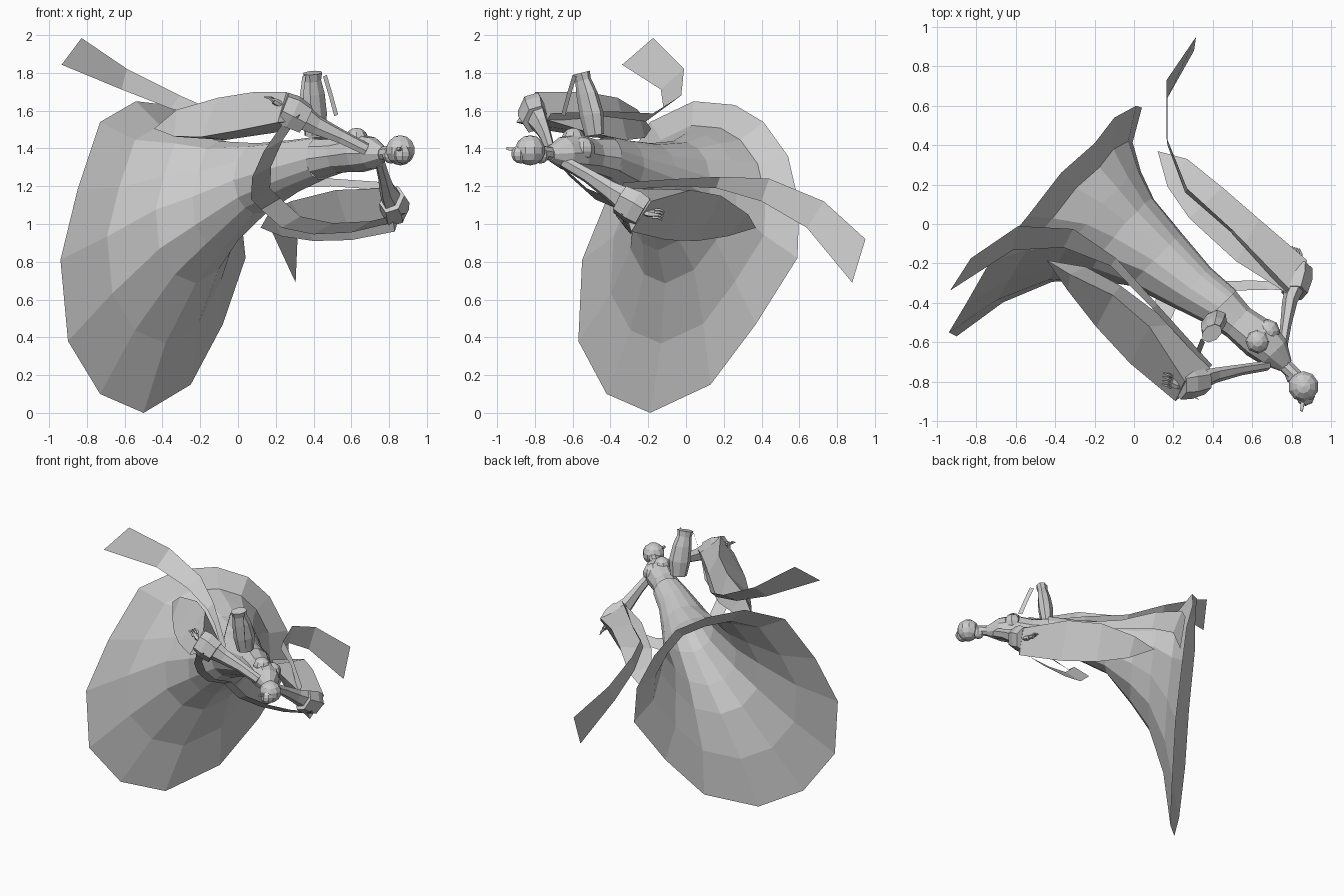
import bpy, bmesh, math
from mathutils import Vector as V

if "Cube" in bpy.data.objects:
    bpy.data.objects.remove(bpy.data.objects["Cube"])

mat = bpy.data.materials.new("pale grey")
mat.use_nodes = True
GREY = (0.6, 0.6, 0.6, 1)
mat.diffuse_color = GREY
mat.node_tree.nodes["Principled BSDF"].inputs["Base Color"].default_value = GREY

# Body frame: side points to the left hand, ahead to the head, up to the chest
side = V((0.594, 0.584, -0.553)).normalized()
ahead = V((0.707, -0.707, 0.013)).normalized()
up = ahead.cross(side)
if up.z < 0:
    up.negate()
PLANE = -0.729


def mirror(p):
    p = V(p)
    return p - 2 * (p.dot(side) - PLANE) * side


def centred(p):
    p = V(p)
    return p - (p.dot(side) - PLANE) * side


def finish(name, bm):
    bmesh.ops.recalc_face_normals(bm, faces=bm.faces)
    mesh = bpy.data.meshes.new(name)
    bm.to_mesh(mesh)
    bm.free()
    ob = bpy.data.objects.new(name, mesh)
    mesh.materials.append(mat)
    bpy.context.collection.objects.link(ob)
    return ob


def loft(name, rings, closed=True, caps=True):
    """Skin a list of equal point rows."""
    bm = bmesh.new()
    rows = [[bm.verts.new(p) for p in r] for r in rings]
    n = len(rows[0])
    for a, b in zip(rows, rows[1:]):
        for i in range(n if closed else n - 1):
            j = (i + 1) % n
            bm.faces.new((a[i], a[j], b[j], b[i]))
    if closed and caps:
        bm.faces.new(rows[0])
        bm.faces.new(rows[-1])
    bmesh.ops.remove_doubles(bm, verts=bm.verts, dist=0.0005)
    return finish(name, bm)


def tube(name, path, radii, n=8, flat=1.0):
    pts = [V(p) for p in path]
    rings = []
    for k, (c, r) in enumerate(zip(pts, radii)):
        d = (pts[min(k + 1, len(pts) - 1)] - pts[max(k - 1, 0)]).normalized()
        ref = side if abs(d.dot(side)) < 0.8 else up
        a = (ref - ref.dot(d) * d).normalized()
        b = d.cross(a)
        rings.append([c + r * (math.cos(t) * a + flat * math.sin(t) * b)
                      for t in (math.tau * i / n for i in range(n))])
    return loft(name, rings)


def ball(name, c, r, seg=10):
    bm = bmesh.new()
    bmesh.ops.create_uvsphere(bm, u_segments=seg, v_segments=7, radius=r)
    bmesh.ops.translate(bm, verts=bm.verts, vec=V(c))
    return finish(name, bm)


def both(part, maker, *paths):
    """Build a left part and its mirrored right twin."""
    for label, f in (("left_", V), ("right_", mirror)):
        maker(label + part, *[[f(p) for p in path] for path in paths])


# Trumpet skirt: hem points shrink quickly, then taper to the waist
hem = [V(p) for p in (
    (-.5, -.19, 0), (-.73, -.42, .1), (-.9, -.57, .38), (-.94, -.55, .81),
    (-.85, -.4, 1.18), (-.73, -.19, 1.54), (-.54, .04, 1.65), (-.37, .26, 1.63),
    (-.2, .41, 1.54), (-.1, .54, 1.36), (.01, .6, 1.1), (.04, .59, .82),
    (-.08, .37, .47), (-.25, .13, .15))]
mid = V((-.45, .02, .84))
rings = [hem]
for c, r in (((-.35, .015, .955), .56), ((-.2, -.01, 1.09), .385),
             ((-.07, -.075, 1.155), .28), ((.11, -.18, 1.24), .188),
             ((.29, -.32, 1.305), .14), ((.44, -.42, 1.35), .115)):
    row = []
    for p in hem:
        d = p - mid
        if r < .25:
            d = (d - d.dot(ahead) * ahead).normalized() * .8
        row.append(V(c) + d * (r / .8))
    rings.append(row)
loft("skirt", rings, caps=False)

# Torso, neck and head
tube("torso", [(.43, -.41, 1.345), (.53, -.5, 1.36), (.64, -.585, 1.375),
               (.71, -.65, 1.375), (.77, -.72, 1.37)],
     [.115, .095, .108, .09, .04], n=10, flat=.95)
tube("neck", [(.75, -.7, 1.37), (.84, -.79, 1.385)], [.037, .035])
ball("head", (.86, -.825, 1.39), .08)
ball("hair_front", (.87, -.875, 1.37), .05, 8)
ball("nape_hair", (.81, -.77, 1.365), .045, 8)
tube("hair_pin", [(.86, -.88, 1.39), (.85, -.95, 1.4)], [.016, .01], n=4)
chest = V((.635, -.59, 1.38)) + up * .05
for label, s in (("left", 1), ("right", -1)):
    ball(label + "_bust", chest + side * .045 * s, .063, 8)


# Arms, cuffs and hands
def arm(name, path):
    tube(name, path, [.035, .04, .055, .08], n=6, flat=.65)


def cuff(name, path):
    tube(name, path, [.085, .098, .09], n=6, flat=.75)


def palm(name, path):
    tube(name, path, [.02, .03, .026], n=6, flat=.6)


def finger(name, path):
    tube(name, path, [.009, .008, .004], n=4)


both("arm", arm, [(.75, -.65, 1.33), (.77, -.52, 1.255), (.79, -.4, 1.175),
                  (.825, -.3, 1.11)])
both("cuff", cuff, [(.815, -.35, 1.13), (.83, -.28, 1.09), (.835, -.23, 1.06)])
both("palm", palm, [(.835, -.24, 1.07), (.835, -.2, 1.06), (.83, -.17, 1.055)])
for i in range(4):
    o = V((-.012, .004, .014)) * (i - 1.5)
    base = V((.83, -.175, 1.055)) + o
    both("finger_%d" % (i + 1), finger,
         [base, base + V((0, .03, 0)), base + V((-.01, .055, -.012))])


# Long pointed sleeves, a three-sided pouch swept back to a tip
def sleeve(name, outer, inner, keel):
    loft(name, list(zip(outer, inner, keel)))


tip = (.12, .37, .98)
both("sleeve", sleeve,
     [tip, (.27, .33, 1.05), (.45, .185, 1.15), (.635, .025, 1.18), (.88, -.185, 1.12)],
     [tip, (.17, .19, 1.07), (.28, .03, 1.12), (.52, -.19, 1.18), (.79, -.36, 1.19)],
     [tip, (.23, .22, .935), (.4, .06, .91), (.6, -.1, .915), (.83, -.29, .96)])


# Scarf tails trailing from the arms
def strip(name, a, b):
    loft(name, list(zip(a, b)), closed=False)


both("scarf_tail", strip,
     [(.315, .95, .92), (.165, .73, 1.12), (.165, .44, 1.24), (.27, .18, 1.25),
      (.5, -.03, 1.24), (.79, -.33, 1.22)],
     [(.305, .88, .69), (.17, .64, .98), (.17, .4, 1.12), (.26, .16, 1.19),
      (.49, -.04, 1.2), (.77, -.35, 1.18)])

# Scarf loop hanging behind the back, from arm to arm
half = [V((.84, -.32, 1.03)), V((.65, -.31, .985)), V((.45, -.315, .975)),
        V((.28, -.345, 1.01)), centred((.18, -.37, 1.1))]
full = half + [mirror(p) for p in reversed(half[:-1])]
wide = ahead * .105 + up * .07
strip("scarf_loop", [p - wide * .5 for p in full], [p + wide * .5 for p in full])

# Upright bundle above the waist with two hanging bands
tube("bundle", [(.405, -.485, 1.47), (.405, -.5, 1.58), (.4, -.525, 1.69),
                (.395, -.545, 1.76), (.395, -.555, 1.8)],
     [.06, .077, .068, .052, .058], n=8, flat=.7)
for label, x, d in (("left", .45, 1), ("right", .34, -.4)):
    a = [V((x, -.58, 1.78)), V((x + .03 * d, -.61, 1.68)), V((x + .06 * d, -.64, 1.57))]
    strip(label + "_band", a, [p + V((.02, -.02, .01)) for p in a])
